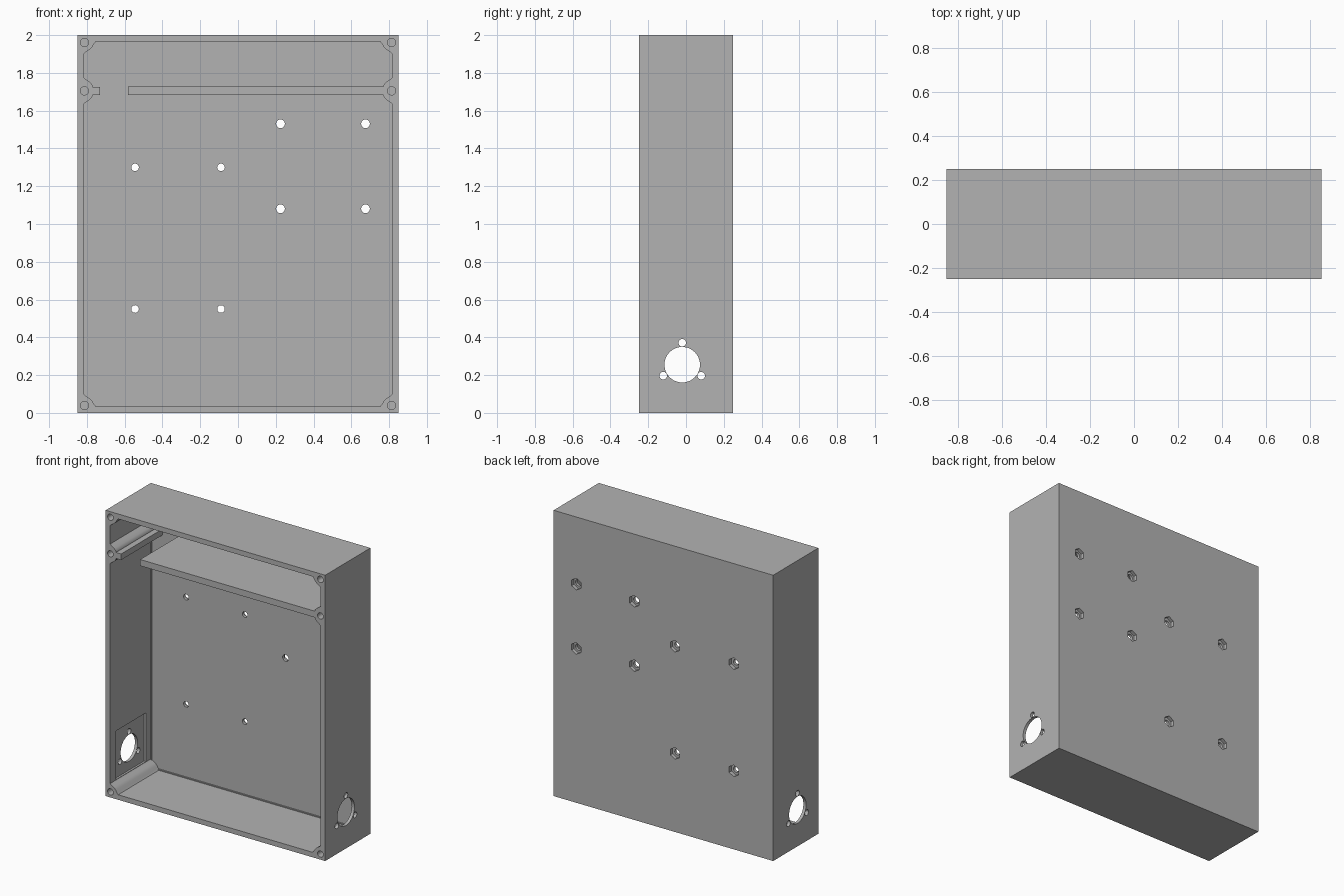
import bpy, bmesh, math

if "Cube" in bpy.data.objects:
    bpy.data.objects.remove(bpy.data.objects["Cube"])

grey = bpy.data.materials.new("plain grey")
grey.use_nodes = True
colour = (0.45, 0.45, 0.45, 1)
grey.diffuse_color = colour
grey.node_tree.nodes["Principled BSDF"].inputs["Base Color"].default_value = colour

W, D, H = 0.85, 0.25, 2.0      # half width, half depth, height
WALL, FLOOR = 0.035, 0.205     # wall thickness, inside face of the back
IN = W - WALL                  # inner half width
SHELF_Z = 1.705


def prism(name, outline, a, b, axis="y"):
    """Extrude an outline in (x, z) along y, or in (y, z) along x."""
    bm = bmesh.new()
    place = (lambda p, t: (p[0], t, p[1])) if axis == "y" else (lambda p, t: (t, p[0], p[1]))
    ring_a = [bm.verts.new(place(p, a)) for p in outline]
    ring_b = [bm.verts.new(place(p, b)) for p in outline]
    bm.faces.new(ring_a)
    bm.faces.new(ring_b)
    n = len(outline)
    for i in range(n):
        j = (i + 1) % n
        bm.faces.new((ring_a[i], ring_a[j], ring_b[j], ring_b[i]))
    bmesh.ops.recalc_face_normals(bm, faces=bm.faces)
    mesh = bpy.data.meshes.new(name)
    bm.to_mesh(mesh)
    bm.free()
    mesh.materials.append(grey)
    obj = bpy.data.objects.new(name, mesh)
    bpy.context.collection.objects.link(obj)
    return obj


def rect(x0, x1, z0, z1):
    return [(x0, z0), (x1, z0), (x1, z1), (x0, z1)]


def circle(x, z, r, n=32, turn=0.0):
    return [(x + r * math.cos(turn + math.tau * i / n),
             z + r * math.sin(turn + math.tau * i / n)) for i in range(n)]


def cut(target, cutter):
    """Subtract the cutter from the target, then discard the cutter."""
    mod = target.modifiers.new("cut", "BOOLEAN")
    mod.operation = "DIFFERENCE"
    mod.solver = "EXACT"
    mod.object = cutter
    bpy.context.view_layer.objects.active = target
    bpy.ops.object.modifier_apply(modifier=mod.name)
    bpy.data.objects.remove(cutter)


# Hollow space, stepped slightly at the back
hollow = prism("hollow", rect(-IN, IN, WALL, H - WALL), -0.3, FLOOR)
step = 0.007
inner = rect(-IN + step, IN - step, WALL + step, H - WALL - step)
frame = prism("step_frame", rect(-0.9, 0.9, -0.1, 2.1), FLOOR - step, 0.3)
cut(frame, prism("step_opening", inner, 0.1, 0.4))
cut(hollow, frame)

# Screw posts stay solid: four corners and one on each side
corner_post = [(-.02, -.02), (-.02, .062), (0, .062), (.012, .052), (.028, .043),
               (.043, .028), (.052, .012), (.062, 0), (.062, -.02)]
side_half = [(-.02, .068), (0, .068), (.014, .058), (.032, .045), (.043, .032), (.046, .016)]
side_post = side_half + [(u, -v) for u, v in reversed(side_half)]
screws = []
for s in (-1, 1):
    for z, up, shape in ((WALL, 1, corner_post), (H - WALL, -1, corner_post),
                         (SHELF_Z, 1, side_post)):
        outline = [(s * (IN - u), z + up * v) for u, v in shape]
        cut(hollow, prism("post", outline, -0.4, 0.4))
        screws.append((s * 0.813, z + (up * 0.004 if shape is corner_post else 0)))

# Divider shelf with a slightly wider foot, and the short rail opposite
cut(hollow, prism("shelf", rect(-0.583, 0.9, SHELF_Z - .022, SHELF_Z + .022), -0.4, 0.4))
cut(hollow, prism("shelf_foot", rect(-0.59, 0.9, SHELF_Z - .028, SHELF_Z + .028), FLOOR - step, 0.4))
cut(hollow, prism("rail", rect(-0.9, -0.73, SHELF_Z - .021, SHELF_Z + .021), -0.4, 0.4))

# Enclosure body
body = prism("enclosure", rect(-W, W, 0, H), -D, D)
cut(body, hollow)

# Blind screw holes in the posts
for x, z in screws:
    cut(body, prism("screw_hole", circle(x, z, 0.022, 24), -0.3, -0.05))

# Mounting holes through the back with hexagonal nut pockets
groups = (((0.225, 0.675), (1.08, 1.53), 0.023), ((-0.545, -0.09), (0.55, 1.30), 0.020))
for xs, zs, r in groups:
    for x in xs:
        for z in zs:
            cut(body, prism("mount_hole", circle(x, z, r, 24), 0.1, 0.4))
            cut(body, prism("nut_pocket", circle(x, z, 0.041, 6, math.pi / 6), 0.225, 0.4))

# Round side openings with three fixing holes and a square pocket inside
CY, CZ = -0.02, 0.255
for s in (-1, 1):
    cut(body, prism("side_pocket", rect(CY - .165, CY + .165, CZ - .155, CZ + .185),
                    s * 0.75, s * (IN + 0.014), "x"))
    cut(body, prism("side_opening", circle(CY, CZ, 0.094, 48), s * 0.7, s * 0.95, "x"))
    for k in range(3):
        a = math.pi / 2 + k * math.tau / 3
        cut(body, prism("fixing_hole", circle(CY + 0.116 * math.cos(a), CZ + 0.116 * math.sin(a),
                                              0.02, 24), s * 0.7, s * 0.95, "x"))

# Smooth the round parts, keep hard edges
bpy.ops.object.select_all(action="DESELECT")
body.select_set(True)
bpy.context.view_layer.objects.active = body
bpy.ops.object.shade_smooth_by_angle(angle=math.radians(30))
